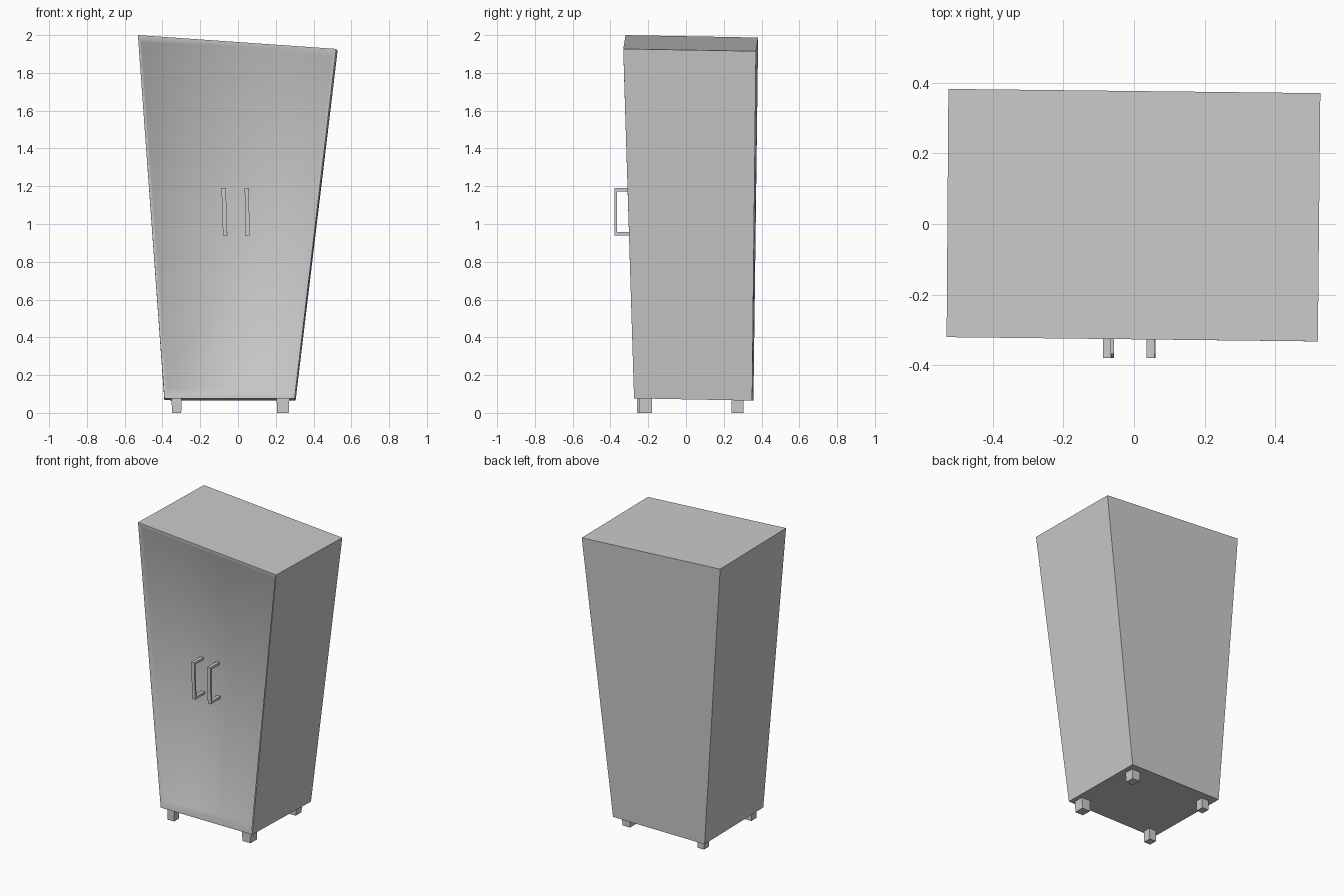
import bpy, bmesh
from mathutils import Vector

cube = bpy.data.objects.get("Cube")
if cube:
    bpy.data.objects.remove(cube, do_unlink=True)

grey = bpy.data.materials.new("light_grey")
grey.use_nodes = True
COLOUR = (0.6, 0.6, 0.6, 1)
grey.diffuse_color = COLOUR
grey.node_tree.nodes["Principled BSDF"].inputs["Base Color"].default_value = COLOUR


def finish(name, bm):
    bmesh.ops.recalc_face_normals(bm, faces=bm.faces)
    mesh = bpy.data.meshes.new(name)
    bm.to_mesh(mesh)
    bm.free()
    mesh.materials.append(grey)
    obj = bpy.data.objects.new(name, mesh)
    bpy.context.collection.objects.link(obj)
    return obj


def add_hull(bm, bottom, top):
    """Closed six-sided block between two four-point loops."""
    lo = [bm.verts.new(p) for p in bottom]
    hi = [bm.verts.new(p) for p in top]
    bm.faces.new(lo[::-1])
    bm.faces.new(hi)
    for i in range(4):
        j = (i + 1) % 4
        bm.faces.new((lo[i], lo[j], hi[j], hi[i]))
    return lo, hi


def rect(x0, x1, y0, y1, z):
    return [(x0, y0, z), (x1, y0, z), (x1, y1, z), (x0, y1, z)]


# Crooked cabinet body, wider at the top
bm = bmesh.new()
bottom = [(-.39, -.275, .077), (.30, -.275, .077), (.305, .35, .065), (-.39, .357, .067)]
top = [(-.53, -.32, 2), (.52, -.332, 1.927), (.527, .37, 1.915), (-.525, .382, 1.987)]
lo, hi = add_hull(bm, bottom, top)

# Door front: thin sloping rim running into a sunken, twisted panel
outer = [lo[0], lo[1], hi[1], hi[0]]
front = next(f for f in bm.faces if all(v in f.verts for v in outer))
bmesh.ops.delete(bm, geom=[front], context='FACES_ONLY')
rim_shift = [(.004, 0, .012), (-.008, 0, .012), (-.008, 0, -.01), (.006, 0, -.01)]
panel_shift = [(.014, .025, .052), (-.026, .025, .052), (-.022, .025, -.04), (.02, .025, -.04)]
rim = [bm.verts.new(v.co + Vector(s)) for v, s in zip(outer, rim_shift)]
panel = [bm.verts.new(v.co + Vector(s)) for v, s in zip(outer, panel_shift)]
smooth = []
for a, b in ((outer, rim), (rim, panel)):
    for i in range(4):
        j = (i + 1) % 4
        smooth.append(bm.faces.new((a[i], a[j], b[j], b[i])))
smooth.append(bm.faces.new((panel[0], panel[1], panel[2])))
smooth.append(bm.faces.new((panel[0], panel[2], panel[3])))
for f in smooth:
    f.smooth = True
for i in range(4):
    bm.edges.get((outer[i], outer[(i + 1) % 4])).smooth = False
finish("cabinet_body", bm)

# Four stubby feet, slightly narrower at the floor
feet = {
    "front_right_foot": (-.325, -.232, .027),
    "front_left_foot": (.238, -.215, .034),
    "back_right_foot": (-.325, .278, .027),
    "back_left_foot": (.238, .272, .032),
}
for name, (x, y, r) in feet.items():
    bm = bmesh.new()
    s = r * .9
    add_hull(bm, rect(x - s, x + s, y - r, y + r, 0),
             rect(x - r, x + r, y - r, y + r, .08))
    finish(name, bm)

# Bracket handles: an upright bar with two posts into the door
for name, x, lean in (("right_handle", -.072, .004), ("left_handle", .048, .001)):
    bm = bmesh.new()
    w = .0115
    add_hull(bm, rect(x + lean - w, x + lean + w, -.379, -.366, .94),
             rect(x - lean - w, x - lean + w, -.379, -.366, 1.19))
    for z, dx in ((.94, lean), (1.173, -lean)):
        add_hull(bm, rect(x + dx - w, x + dx + w, -.367, -.265, z),
                 rect(x + dx - w, x + dx + w, -.367, -.265, z + .017))
    finish(name, bm)
